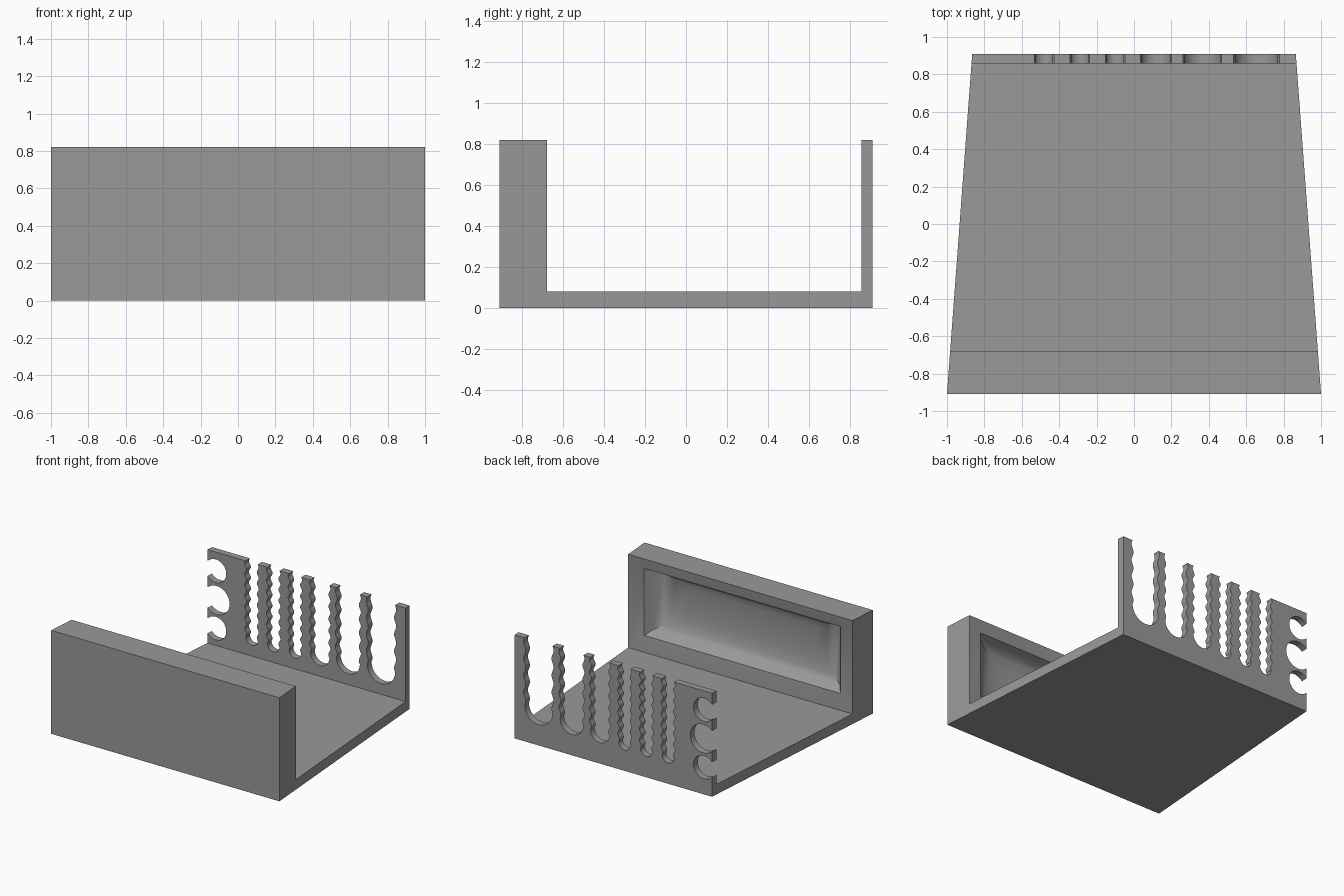
import bpy, bmesh, math

if "Cube" in bpy.data.objects:
    bpy.data.objects.remove(bpy.data.objects["Cube"])

H, FLOOR = 0.82, 0.08            # overall height, floor thickness
Y_FRONT, Y_BLOCK, Y_PLATE, Y_BACK = -0.91, -0.68, 0.857, 0.91

grey = bpy.data.materials.new("plain grey")
grey.diffuse_color = (0.32, 0.32, 0.32, 1)
grey.use_nodes = True
grey.node_tree.nodes["Principled BSDF"].inputs["Base Color"].default_value = grey.diffuse_color


def half_width(y):
    """Half width of the tapered plan at depth y."""
    return 1 - (y - Y_FRONT) * 0.135 / (Y_BACK - Y_FRONT)


def finish(bm, name, angle=30):
    bmesh.ops.recalc_face_normals(bm, faces=bm.faces)
    me = bpy.data.meshes.new(name)
    bm.to_mesh(me)
    bm.free()
    ob = bpy.data.objects.new(name, me)
    bpy.context.collection.objects.link(ob)
    me.materials.append(grey)
    bpy.ops.object.select_all(action='DESELECT')
    ob.select_set(True)
    bpy.context.view_layer.objects.active = ob
    bpy.ops.object.shade_smooth_by_angle(angle=math.radians(angle))
    return ob


def rect(bm, y, w, z0, z1):
    return [bm.verts.new(p) for p in ((-w, y, z0), (w, y, z0), (w, y, z1), (-w, y, z1))]


def bridge(bm, a, b):
    n = len(a)
    for i in range(n):
        j = (i + 1) % n
        bm.faces.new((a[i], a[j], b[j], b[i]))


# floor slab between the block and the plate
bm = bmesh.new()
a = rect(bm, Y_BLOCK, half_width(Y_BLOCK), 0, FLOOR)
b = rect(bm, Y_PLATE, half_width(Y_PLATE), 0, FLOOR)
bridge(bm, a, b)
bm.faces.new(a)
bm.faces.new(b)
finish(bm, "floor_slab")

# front block with a scooped hollow in its rear face
bm = bmesh.new()
w = half_width(Y_BLOCK)
front = rect(bm, Y_FRONT, 1, 0, H)
back = rect(bm, Y_BLOCK, w, 0, H)
bm.faces.new(front)
bridge(bm, front, back)
prev = rect(bm, Y_BLOCK, w, FLOOR, H)
bm.faces.new((back[0], back[1], prev[1], prev[0]))
for half, z0, z1, depth in ((0.86, 0.20, 0.73, 0.025), (0.82, 0.235, 0.715, 0.075),
                            (0.75, 0.28, 0.69, 0.115), (0.67, 0.34, 0.65, 0.14),
                            (0.58, 0.41, 0.60, 0.15)):
    ring = rect(bm, Y_BLOCK - depth, half, z0, z1)
    bridge(bm, prev, ring)
    prev = ring
bm.faces.new(prev)
bmesh.ops.remove_doubles(bm, verts=bm.verts, dist=1e-5)
finish(bm, "front_block", 35)


# back plate: six wavy slots from the top, three round notches at the left edge
def slot(cx, h, waves, bottom=0.165, amp=0.009):
    """Points from the right rim, round the bottom, to the left rim."""
    length = H - bottom - h
    n = waves * 10
    side = [(h + amp * math.sin(2 * math.pi * waves * i / n), H - length * i / n)
            for i in range(n + 1)]
    right = [(cx + x, z) for x, z in side]
    arc = [(cx + h * math.cos(t), bottom + h - h * math.sin(t))
           for t in (math.pi * k / 16 for k in range(1, 16))]
    left = [(cx - x, z) for x, z in reversed(side)]
    return right + arc + left


def notch(cx, cz, r, edge):
    """Open circle from the upper tip to the lower tip."""
    a0 = math.acos((edge - cx) / r)
    return [(cx + r * math.cos(t), cz + r * math.sin(t))
            for t in (a0 - 2 * a0 * k / 28 for k in range(29))]


W = half_width(Y_BACK)
outline = [(-W, 0), (W, 0), (W, H)]
for cx, h, waves in ((0.655, 0.122, 4), (0.365, 0.103, 5), (0.118, 0.083, 6),
                     (-0.10, 0.053, 7), (-0.29, 0.053, 7), (-0.48, 0.053, 7)):
    outline += slot(cx, h, waves)
outline.append((-W, H))
for cx, cz, r in ((-0.795, 0.67, 0.092), (-0.787, 0.44, 0.113), (-0.795, 0.215, 0.092)):
    outline += notch(cx, cz, r, -W)

bm = bmesh.new()
k = half_width(Y_PLATE) / W
outer = [bm.verts.new((x, Y_BACK, z)) for x, z in outline]
inner = [bm.verts.new((x * k if abs(x) > W - 1e-4 else x, Y_PLATE, z)) for x, z in outline]
bridge(bm, outer, inner)
caps = [bm.faces.new(outer), bm.faces.new(inner)]
bmesh.ops.recalc_face_normals(bm, faces=bm.faces)
bmesh.ops.triangulate(bm, faces=caps)
finish(bm, "slotted_back_plate")
